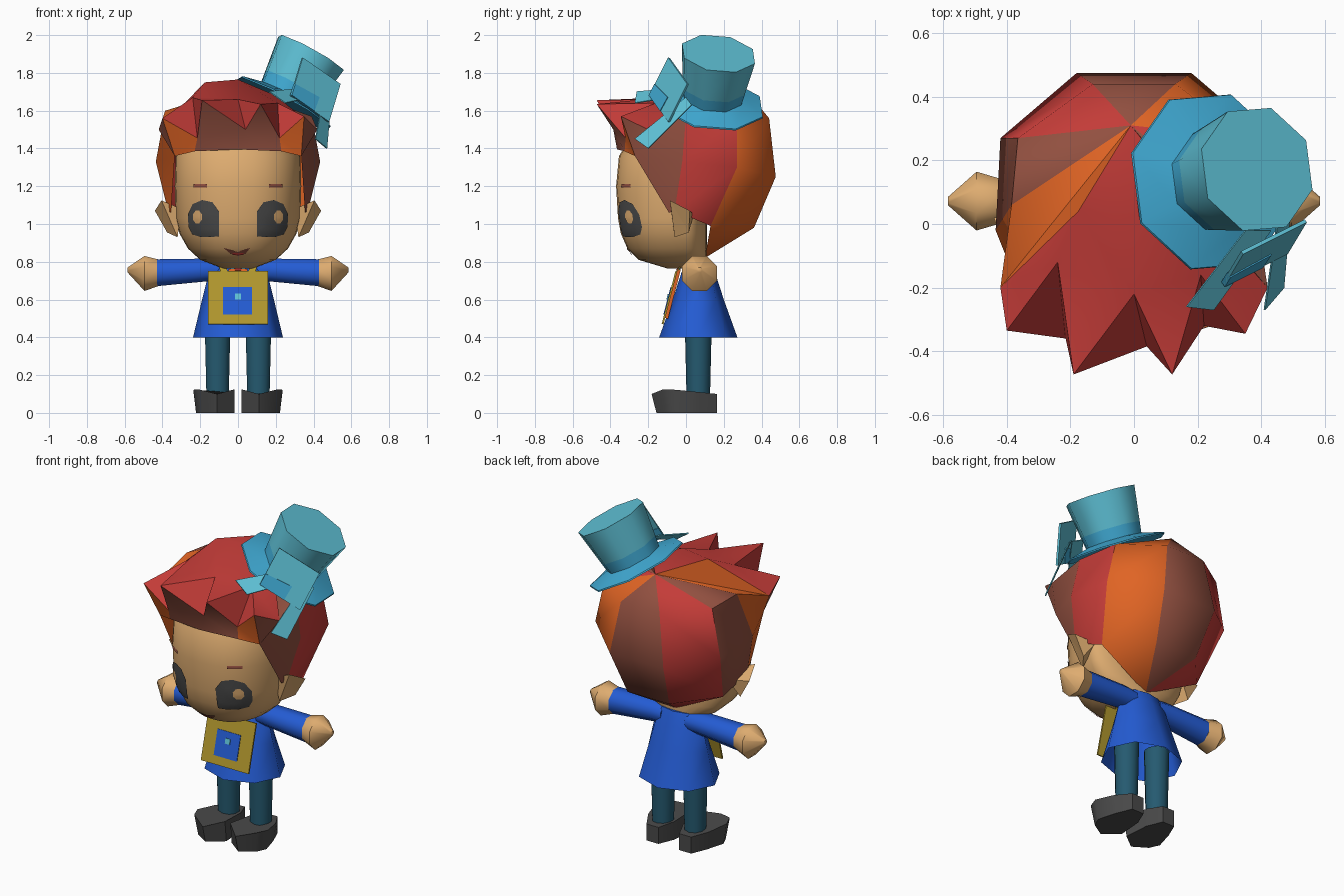
import bpy, bmesh, math
from mathutils import Vector

if "Cube" in bpy.data.objects:
    bpy.data.objects.remove(bpy.data.objects["Cube"])

def lin(c):
    return tuple((v / 255 / 12.92) if v < 10 else ((v / 255 + 0.055) / 1.055) ** 2.4 for v in c) + (1,)

PALETTE = dict(skin=(222, 172, 112), red=(196, 60, 56), brown=(146, 80, 64), orange=(224, 100, 36),
               blue=(36, 92, 212), trousers=(37, 90, 112), charcoal=(74, 74, 74), gold=(178, 152, 46),
               hat_teal=(95, 194, 215), hat_blue=(65, 172, 214))
MATS = {}
for key, rgb in PALETTE.items():
    MATS[key] = bpy.data.materials.new(key)
    MATS[key].diffuse_color = lin(rgb)

def build(name, verts, faces, cols, smooth=None):
    """Mesh from points and faces; cols is one colour or one per face."""
    cols = [cols] * len(faces) if isinstance(cols, str) else cols
    names = list(dict.fromkeys(cols))
    me = bpy.data.meshes.new(name)
    me.from_pydata([tuple(v) for v in verts], [], faces)
    for n in names:
        me.materials.append(MATS[n])
    for p, c in zip(me.polygons, cols):
        p.material_index = names.index(c)
    bm = bmesh.new()
    bm.from_mesh(me)
    bmesh.ops.recalc_face_normals(bm, faces=bm.faces)
    bm.to_mesh(me)
    bm.free()
    ob = bpy.data.objects.new(name, me)
    bpy.context.collection.objects.link(ob)
    if smooth:
        bpy.ops.object.select_all(action='DESELECT')
        ob.select_set(True)
        bpy.context.view_layer.objects.active = ob
        bpy.ops.object.shade_smooth_by_angle(angle=math.radians(smooth))
    return ob

def loft(name, rings, cols, smooth=None, caps=(True, True)):
    """Skin a stack of equal rings; cols may list one colour per band."""
    n, verts = len(rings[0]), [p for r in rings for p in r]
    faces, fc = [], []
    for i in range(len(rings) - 1):
        for j in range(n):
            k = (j + 1) % n
            faces.append((i * n + j, i * n + k, (i + 1) * n + k, (i + 1) * n + j))
            fc.append(cols if isinstance(cols, str) else cols[i])
    if caps[0]:
        faces.append(tuple(range(n)))
        fc.append(cols if isinstance(cols, str) else cols[0])
    if caps[1]:
        faces.append(tuple(range(len(verts) - n, len(verts))))
        fc.append(cols if isinstance(cols, str) else cols[-1])
    return build(name, verts, faces, fc, smooth)

def circle(n, rx, ry, phase=0.5):
    return [(rx * math.cos(2 * math.pi * (i + phase) / n), ry * math.sin(2 * math.pi * (i + phase) / n))
            for i in range(n)]

def slab(name, quad, col, t=0.006):
    """Thin plate from four corners."""
    q = [Vector(p) for p in quad]
    nrm = (q[1] - q[0]).cross(q[3] - q[0]).normalized() * t / 2
    return loft(name, [[p - nrm for p in q], [p + nrm for p in q]], col)

# Head: z, half width, front depth
HEAD = [(0.765, 0.08, 0.10), (0.81, 0.20, 0.25), (0.87, 0.265, 0.31), (0.95, 0.31, 0.345), (1.03, 0.33, 0.36),
        (1.2, 0.335, 0.37), (1.36, 0.33, 0.355), (1.46, 0.28, 0.29)]
E = 2.3
rings = []
for z, hx, f in HEAD:
    ring = []
    for c, s in circle(32, 1, 1, 0):
        c, s = [math.copysign(abs(v) ** (2 / E), v) for v in (c, s)]
        ring.append((hx * c, s * (f if s < 0 else 0.11), z))
    rings.append(ring)
loft("head", rings, "skin", 50)

def face_y(x, z):
    for (z0, h0, f0), (z1, h1, f1) in zip(HEAD, HEAD[1:]):
        if z0 <= z <= z1:
            t = (z - z0) / (z1 - z0)
            h, f = h0 + t * (h1 - h0), f0 + t * (f1 - f0)
            return -f * max(0, 1 - (abs(x) / h) ** E) ** (1 / E)
    return -0.3

def decal(name, outline, col, off=0.007):
    """Flat outline (x, z) wrapped on the face."""
    cx, cz = [sum(v) / len(outline) for v in zip(*outline)]
    pts = [(cx + (x - cx) * k, cz + (z - cz) * k) for k in (1, 0.75, 0.5, 0.25) for x, z in outline]
    n = len(outline)
    faces = [(r * n + j, r * n + (j + 1) % n, r * n + n + (j + 1) % n, r * n + n + j)
             for r in range(3) for j in range(n)] + [tuple(range(3 * n, 4 * n))]
    ob = build(name, [(x, face_y(x, z) - off, z) for x, z in pts], faces, col, 60)
    if sum(p.normal.y for p in ob.data.polygons) > 0:
        ob.data.flip_normals()

def box2(x0, x1, z0, z1):
    return [(x0, z0), (x1, z0), (x1, z1), (x0, z1)]

for s, side in ((-1, "left"), (1, "right")):
    # Face details
    eye = [(0.10, 0.965), (0.10, 0.935), (0.15, 0.93), (0.20, 0.932), (0.243, 0.945), (0.262, 0.985), (0.266, 1.05),
           (0.24, 1.105), (0.19, 1.127), (0.135, 1.115), (0.10, 1.065)]
    decal(side + "_eye", [(s * x, z) for x, z in eye], "charcoal")
    glint = [(0.215 + a, 1.037 + b) for a, b in circle(8, 0.026, 0.036)]
    decal(side + "_eye_glint", [(s * x, z) for x, z in glint], "skin", 0.011)
    decal(side + "_brow", [(s * x, z) for x, z in box2(0.165, 0.235, 1.194, 1.212)], "brown")
    # Ear
    ear = [(0.32, -0.06, 0.93), (0.30, -0.08, 1.08), (0.405, -0.085, 1.125), (0.44, 0.02, 1.07),
           (0.375, 0.015, 0.955), (0.31, 0.04, 1.05)]
    build(side + "_ear", [(s * x, y, z) for x, y, z in ear],
          [(0, 1, 2), (0, 2, 4), (2, 3, 4), (2, 5, 3), (3, 5, 4), (4, 5, 0), (1, 5, 2), (0, 5, 1)], "skin")
    # Sleeve and rounded fist
    loft(side + "_sleeve", [[(s * x, 0.07 + a, zc + b) for a, b in circle(8, ry, rz)] for x, zc, ry, rz in
                            ((0.08, 0.755, 0.066, 0.06), (0.16, 0.757, 0.07, 0.065), (0.43, 0.742, 0.078, 0.077))],
         "blue", 50)
    loft(side + "_hand", [[(s * x, 0.072 + a, zc + b) for a, b in circle(8, r, r)]
                          for x, zc, r in ((0.42, 0.742, 0.076), (0.495, 0.738, 0.1), (0.585, 0.757, 0.014))],
         "skin", 50)
    # Leg and shoe
    loft(side + "_leg", [[(s * (0.108 + a), 0.065 + b, z) for a, b in circle(10, r, r)]
                         for z, r in ((0.08, 0.062), (0.5, 0.072))], "trousers", 50)
    lid = [(0.07, 0.165, 0.1), (0.15, 0.165, 0.1), (0.205, 0.07, 0.11), (0.237, -0.05, 0.122), (0.21, -0.12, 0.125),
           (0.11, -0.182, 0.1), (0.018, -0.10, 0.125), (0.03, 0.07, 0.11)]
    loft(side + "_shoe", [[(s * (x - 0.015 * (x > 0.2)), y * (0.86 if y < 0 else 1), 0) for x, y, z in lid],
                          [(s * x, y, z) for x, y, z in lid]], "charcoal", 50)
    # Bag strap
    slab(side + "_strap", [(s * 0.085, 0.0, 0.82), (s * 0.115, 0.0, 0.82), (s * 0.09, -0.055, 0.74),
                           (s * 0.05, -0.055, 0.74)], "gold")
decal("mouth", [(-0.078, 0.874), (-0.04, 0.843), (0, 0.83), (0.04, 0.843), (0.065, 0.874), (0.035, 0.856),
                (0, 0.85), (-0.04, 0.857)], "brown")
decal("lip", box2(-0.03, 0.03, 0.836, 0.846), "red", 0.011)

# Coat: flared, open below; z, half width, half depth, centre y
COAT = [(0.4, 0.238, 0.207, 0.065), (0.6, 0.19, 0.135, 0.065), (0.74, 0.155, 0.09, 0.065), (0.81, 0.12, 0.06, 0.065)]
loft("coat", [[(a, yc + b, z) for a, b in circle(8, hx, hy, 0)] for z, hx, hy, yc in COAT], "blue", 62, (False, True))
slab("collar", [(-0.06, -0.01, 0.80), (0.06, -0.01, 0.80), (0.03, -0.045, 0.745), (-0.03, -0.045, 0.745)], "hat_teal")
slab("scarf_knot", [(-0.025, -0.025, 0.79), (0.025, -0.025, 0.79), (0.015, -0.05, 0.755), (-0.015, -0.05, 0.755)], "red")

# Scarf end and bag hanging on the coat front
def bag_plate(name, x0, x1, z0, z1, col, off, t):
    y = lambda z: -0.042 - (0.75 - z) * 0.26 - off
    slab(name, [(x0, y(z0), z0), (x1, y(z0), z0), (x1, y(z1), z1), (x0, y(z1), z1)], col, t)
bag_plate("scarf_end", -0.05, 0.05, 0.50, 0.76, "orange", -0.004, 0.016)
bag_plate("bag", -0.16, 0.16, 0.47, 0.75, "gold", 0.009, 0.01)
bag_plate("bag_patch", -0.08, 0.075, 0.52, 0.665, "blue", 0.015, 0.006)
bag_plate("bag_button", -0.017, 0.015, 0.60, 0.63, "hat_teal", 0.02, 0.006)

# Hair: mirrored seams from crown to nape, then a spiky fringe
SEAMS = [[(0.13, 0.44, 1.56), (0.18, 0.475, 1.25), (0.14, 0.36, 0.98)],
         [(0.36, 0.27, 1.56), (0.42, 0.27, 1.3), (0.34, 0.13, 0.99)],
         [(0.39, 0.0, 1.57), (0.435, -0.02, 1.33), (0.37, -0.06, 1.07)],
         [(0.42, -0.2, 1.5), (0.335, -0.27, 1.36), (0.355, -0.09, 1.06)]]
hv, hf, hc = [], [], []
def vert(p):
    hv.append(p)
    return len(hv) - 1
def face(col, *ids):
    hf.append(ids)
    hc.append(col)
crown, nape = vert((-0.01, 0.31, 1.715)), vert((0, 0.1, 0.82))
R = [[vert(p) for p in m] for m in SEAMS]
L = [[vert((-x, y, z)) for x, y, z in m] for m in SEAMS]
hv[L[1][0]], hv[L[2][0]] = (-0.365, 0.27, 1.585), (-0.385, 0.06, 1.60)
panels = [(L[0], R[0], "brown", 1)]
for side, cols in ((R, ("orange", "red", "brown")), (L, ("red", "brown", "orange"))):
    panels += [(side[i], side[i + 1], cols[i], i == 0) for i in range(3)]
for a, b, col, closed in panels:
    face(col, crown, a[0], b[0])
    for i in range(2):
        face(col, a[i], b[i], b[i + 1], a[i + 1])
    if closed:
        face(col, a[2], b[2], nape)
T = [vert(p) for p in ((-0.175, 0.04, 1.75), (0, 0.03, 1.765), (0.2, 0.05, 1.68))]
tips = [vert(p) for p in ((-0.40, -0.335, 1.56), (-0.19, -0.473, 1.655), (0.12, -0.473, 1.635), (0.35, -0.345, 1.57))]
K = [L[3][0]] + [vert(p) for p in ((-0.24, -0.12, 1.67), (0, -0.22, 1.66), (0.21, -0.16, 1.64))] + [R[3][0]]
V = [L[3][0]] + [vert(p) for p in ((-0.215, -0.36, 1.455), (0.04, -0.385, 1.5), (0.22, -0.32, 1.455))] + [R[3][0]]
H = [L[3][1]] + [vert(p) for p in ((-0.23, -0.325, 1.385), (0, -0.365, 1.395), (0.23, -0.325, 1.385))] + [R[3][1]]
face("orange", crown, L[3][0], T[0])
face("red", crown, T[0], T[1])
face("red", crown, T[1], T[2])
face("brown", crown, T[2], R[3][0])
face("red", T[0], K[0], K[1])
face("red", T[0], K[1], K[2], T[1])
face("red", T[1], K[2], K[3], T[2])
face("red", T[2], K[3], K[4])
for i in range(4):
    face("red", K[i], K[i + 1], tips[i])
    if i > 0:
        face("red", K[i], tips[i], V[i])
    if i < 3:
        face("red", K[i + 1], V[i + 1], tips[i])
    if i in (1, 2):
        face("brown", V[i], V[i + 1], tips[i])
        face("brown", V[i], V[i + 1], H[i + 1], H[i])
# Outer locks: side wedge, then the underside turned to the front
for tip, seam, v, h in ((tips[0], L[3], V[1], H[1]), (tips[3], R[3], V[3], H[3])):
    face("brown", seam[0], tip, seam[1])
    face("orange", tip, v, seam[1])
    face("orange", v, h, seam[1])
build("hair", hv, hf, hc, 42)

# Tilted top hat: flared crown, band and drooping brim
base, axis = Vector((0.25, 0.135, 1.655)), Vector((0.48, 0.13, 0.87)).normalized()
rot = axis.to_track_quat('Z', 'Y')
def hat_ring(r, h):
    return [base + rot @ Vector((a, b, h)) for a, b in circle(8, r, r, 0.3)]
loft("hat", [hat_ring(0.16, -0.005), hat_ring(0.292, -0.022), hat_ring(0.29, -0.014), hat_ring(0.165, 0.02),
             hat_ring(0.175, 0.085), hat_ring(0.205, 0.285)], ["hat_blue"] * 4 + ["hat_teal"], 50)

# Bow on the hat with a darker fold and two ribbon tails
a, b, d = Vector((0.34, -0.09, 1.88)), Vector((0.54, 0.01, 1.74)), Vector((0.28, -0.19, 1.68))
c = b + d - a
slab("bow", [a, b, c, d], "hat_teal", 0.012)
slab("bow_fold", [d, d.lerp(a, 0.3), a.lerp(c, 0.62), d.lerp(c, 0.6)], "hat_blue", 0.02)
slab("ribbon_tail_left", [(0.35, -0.02, 1.72), (0.43, -0.02, 1.68), (0.25, -0.27, 1.64), (0.165, -0.26, 1.70)], "hat_teal")
slab("ribbon_tail_right", [(0.45, 0.0, 1.67), (0.49, 0.03, 1.63), (0.47, -0.2, 1.40), (0.41, -0.27, 1.45)], "hat_teal")

for m in bpy.data.materials:
    if m.users and not m.is_grease_pencil:
        m.use_nodes = True
        m.node_tree.nodes["Principled BSDF"].inputs["Base Color"].default_value = m.diffuse_color
